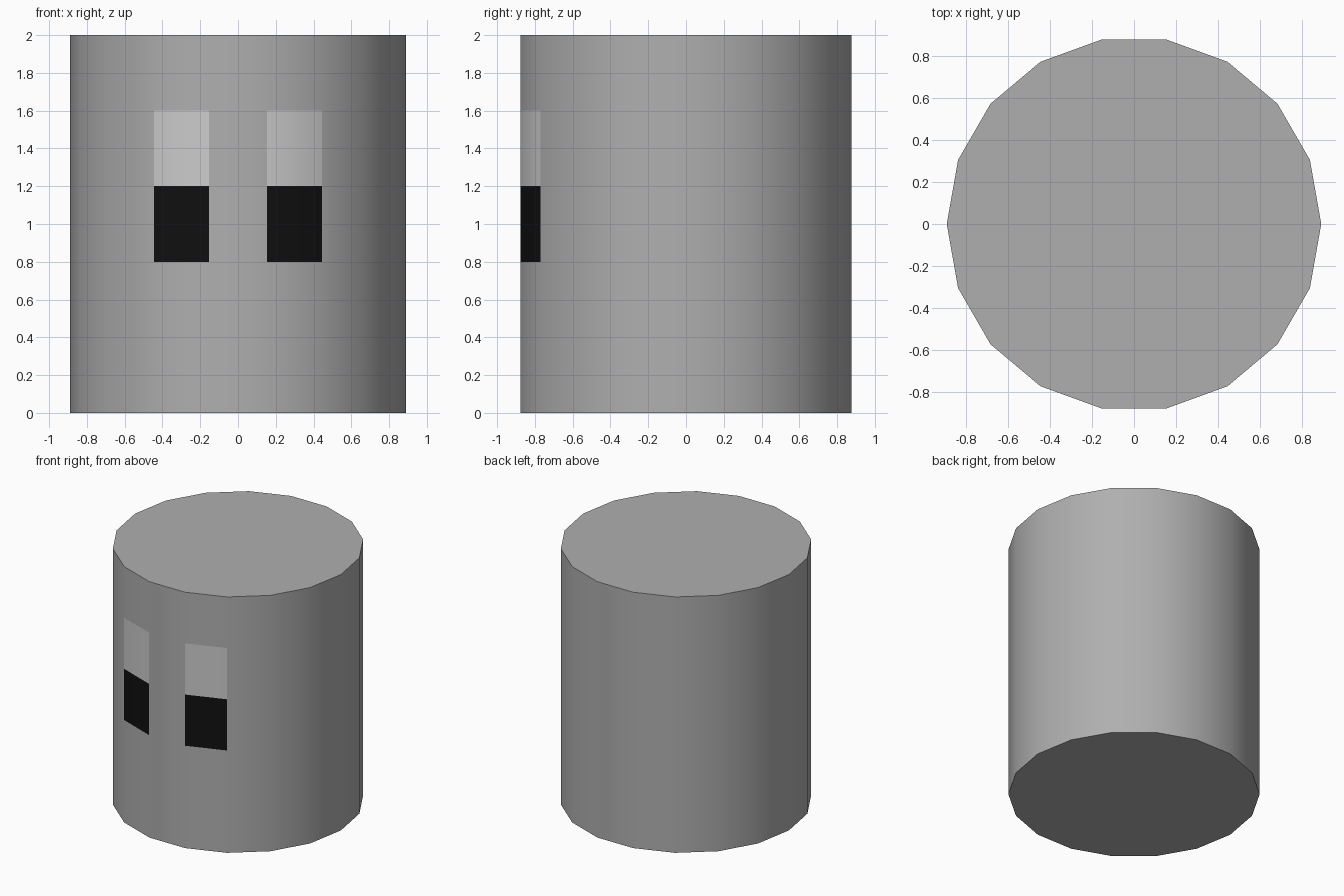
import bpy, bmesh
from math import cos, sin, radians

if "Cube" in bpy.data.objects:
    bpy.data.objects.remove(bpy.data.objects["Cube"])

SIDES, RADIUS = 18, 0.89
LEVELS = [0, 0.8, 1.2, 1.6, 2.0]
STEP = 360 / SIDES


def material(name, value):
    mat = bpy.data.materials.new(name)
    mat.diffuse_color = (value, value, value, 1)
    mat.use_nodes = True
    mat.node_tree.nodes["Principled BSDF"].inputs["Base Color"].default_value = mat.diffuse_color
    return mat


# Stacked rings of an 18-sided drum, split at the heights of the eye panels
bm = bmesh.new()
rings = [[bm.verts.new((RADIUS * cos(radians(i * STEP)),
                        RADIUS * sin(radians(i * STEP)), z))
          for i in range(SIDES)] for z in LEVELS]

# Eye panels are the side faces spanning 240-260 and 280-300 degrees
EYE_SIDES = {12, 14}
PANEL_MATERIAL = {1: 1, 2: 2}  # level -> dark lower half, light upper half

for level, (low, high) in enumerate(zip(rings, rings[1:])):
    for i in range(SIDES):
        j = (i + 1) % SIDES
        face = bm.faces.new((low[i], low[j], high[j], high[i]))
        if i in EYE_SIDES:
            face.material_index = PANEL_MATERIAL.get(level, 0)

# Flat end caps
bm.faces.new(rings[-1])
bm.faces.new(rings[0][::-1])

mesh = bpy.data.meshes.new("drum_body_with_eyes")
bm.to_mesh(mesh)
bm.free()
for name, value in (("body_grey", 0.43), ("eye_dark", 0.005), ("eye_light", 0.8)):
    mesh.materials.append(material(name, value))

body = bpy.data.objects.new("drum_body_with_eyes", mesh)
bpy.context.collection.objects.link(body)

# Smooth round side, sharp rims
bpy.context.view_layer.objects.active = body
body.select_set(True)
bpy.ops.object.shade_smooth_by_angle(angle=radians(30))
